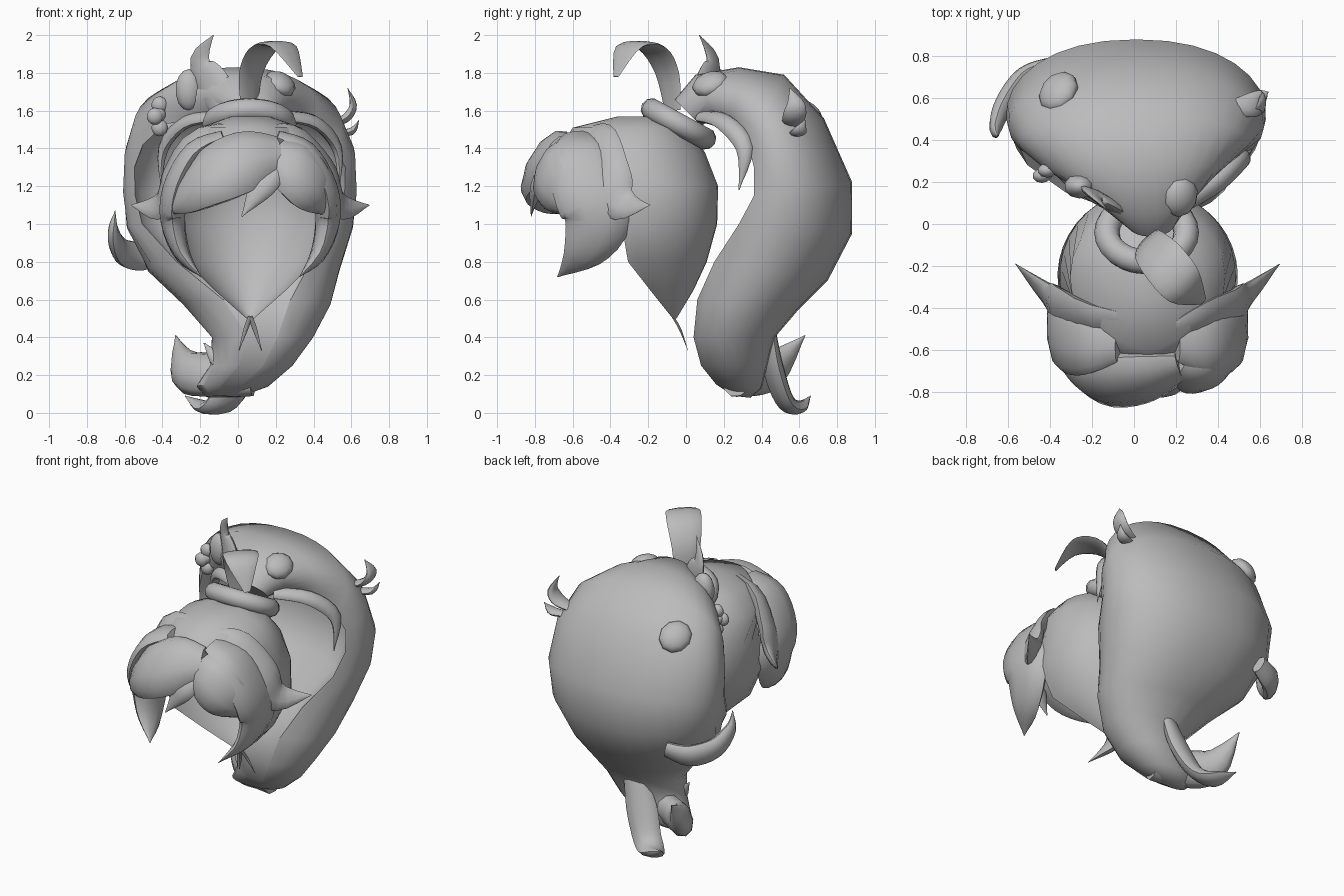
import bpy, bmesh, math
from mathutils import Vector

mat = bpy.data.materials.new("hair_grey")
mat.diffuse_color = (0.5, 0.5, 0.5, 1)
CX = 0.065  # middle line of the head


def finish(name, bm, angle=50):
    bmesh.ops.recalc_face_normals(bm, faces=bm.faces)
    me = bpy.data.meshes.new(name)
    bm.to_mesh(me)
    bm.free()
    ob = bpy.data.objects.new(name, me)
    bpy.context.collection.objects.link(ob)
    me.materials.append(mat)
    bpy.ops.object.select_all(action='DESELECT')
    ob.select_set(True)
    bpy.context.view_layer.objects.active = ob
    bpy.ops.object.shade_smooth_by_angle(angle=math.radians(angle))
    return ob


def loft(name, rings, closed=True, cap_start=True, cap_end=True, angle=50):
    bm = bmesh.new()
    vs = [[bm.verts.new(p) for p in r] for r in rings]
    n = len(vs[0])
    for a, b in zip(vs, vs[1:]):
        for i in range(n if closed else n - 1):
            j = (i + 1) % n
            bm.faces.new((a[i], a[j], b[j], b[i]))
    if cap_start:
        bm.faces.new(vs[0])
    if cap_end:
        bm.faces.new(vs[-1])
    bmesh.ops.remove_doubles(bm, verts=bm.verts, dist=0.0005)
    return finish(name, bm, angle)


def spline(vals, steps):
    """Catmull-Rom samples through a list of vectors."""
    out = []
    n = len(vals)
    for i in range(n - 1):
        p0, p1, p2, p3 = (vals[max(i - 1, 0)], vals[i], vals[i + 1], vals[min(i + 2, n - 1)])
        for k in range(steps):
            t = k / steps
            out.append(0.5 * (2 * p1 + (p2 - p0) * t + (2 * p0 - 5 * p1 + 4 * p2 - p3) * t * t
                              + (3 * p1 - p0 - 3 * p2 + p3) * t ** 3))
    return out + [vals[-1]]


def lock(name, pts, widths, ref, flat=0.5, steps=4, sides=10):
    """Tapered lock of hair with a flattened oval section."""
    path = spline([Vector((*p, w)) for p, w in zip(pts, widths)], steps)
    ref = Vector(ref)
    rings = []
    for i, p in enumerate(path):
        tan = (path[min(i + 1, len(path) - 1)].xyz - path[max(i - 1, 0)].xyz).normalized()
        side = (ref - tan * ref.dot(tan)).normalized()
        nor = tan.cross(side)
        w = max(p.w, 0.003)
        rings.append([p.xyz + side * w * math.cos(a) + nor * w * flat * math.sin(a)
                      for a in (2 * math.pi * k / sides for k in range(sides))])
    return loft(name, rings)


def blob(name, loc, scale, rot=(0, 0, 0)):
    bm = bmesh.new()
    bmesh.ops.create_uvsphere(bm, u_segments=10, v_segments=7, radius=1)
    ob = finish(name, bm)
    ob.location, ob.scale, ob.rotation_euler = loc, scale, rot
    return ob


# Scalp shell, open towards the face: z, back y, middle y, front y, half width, sweep
shell = [(1.57, -0.14, -0.22, -0.36, 0.1, 180), (1.51, 0.0, -0.25, -0.6, 0.27, 180),
         (1.38, 0.1, -0.25, -0.68, 0.37, 180), (1.2, 0.17, -0.25, -0.68, 0.42, 125),
         (1.0, 0.165, -0.25, -0.6, 0.43, 105), (0.8, 0.11, -0.3, -0.5, 0.34, 92),
         (0.65, 0.04, -0.19, -0.3, 0.19, 90), (0.5, -0.05, -0.07, -0.1, 0.02, 90)]
rings = []
for z, yb, yc, yf, w, sweep in shell:
    row = []
    for k in range(25):
        t = math.radians(sweep) * (k / 12 - 1)
        c = math.cos(t)
        row.append((CX + w * math.sin(t), yc + (yb - yc if c > 0 else yc - yf) * c, z))
    rings.append(row)
loft("scalp_shell", rings, closed=False, cap_end=False)

# Ponytail: outer (y, z), inner (y, z), centre x, half width, hollow inside, wrap angle past the sides
tail = [(-0.06, 1.66, 0.08, 1.52, 0.08, 0.12, 0, 60), (0.05, 1.79, 0.15, 1.56, 0.05, 0.23, 0, 40),
        (0.28, 1.83, 0.25, 1.53, 0.0, 0.42, 0.4, 25), (0.52, 1.79, 0.33, 1.42, 0.0, 0.55, 0.6, 25),
        (0.73, 1.56, 0.36, 1.3, 0.01, 0.61, 0.65, 25), (0.88, 1.22, 0.36, 1.15, 0.01, 0.62, 0.6, 28),
        (0.88, 0.95, 0.28, 1.0, 0.01, 0.6, 0.45, 32), (0.75, 0.7, 0.15, 0.8, 0.03, 0.51, 0.15, 48),
        (0.59, 0.54, 0.06, 0.6, 0.1, 0.39, 0, 65), (0.47, 0.4, 0.04, 0.4, 0.13, 0.27, 0, 75),
        (0.43, 0.25, 0.08, 0.25, 0.07, 0.22, 0, 75), (0.4, 0.13, 0.16, 0.15, -0.03, 0.19, 0, 75),
        (0.34, 0.08, 0.25, 0.09, -0.08, 0.09, 0, 75)]
rings = []
for oy, oz, iy, iz, cx, w, hollow, wrap in tail:
    inner, depth = Vector((0, iy, iz)), Vector((0, oy - iy, oz - iz))
    b = math.radians(wrap)
    row = []
    for k in range(21):  # rounded outer side
        a = -b + (math.pi + 2 * b) * k / 20
        x = math.copysign(abs(math.cos(a)) ** 0.9, math.cos(a))
        row.append(inner + depth * (math.sin(a) + math.sin(b)) / (1 + math.sin(b)) + Vector((cx + x * w, 0, 0)))
    for k in range(1, 10):  # inner side
        a = math.pi * (1 - k / 10)
        row.append(inner + depth * hollow * math.sin(a)
                   + Vector((cx + math.cos(a) * w * math.cos(b) ** 0.9, 0, 0)))
    rings.append(row)
loft("ponytail", rings)

# Hair tie
bm = bmesh.new()
grid = [[bm.verts.new(((0.19 + 0.06 * math.cos(b)) * math.cos(a), (0.16 + 0.06 * math.cos(b)) * math.sin(a),
                       0.06 * math.sin(b))) for b in (math.tau * j / 10 for j in range(10))]
        for a in (math.tau * i / 24 for i in range(24))]
for i in range(24):
    for j in range(10):
        m, n = (i + 1) % 24, (j + 1) % 10
        bm.faces.new((grid[i][j], grid[m][j], grid[m][n], grid[i][n]))
tie = finish("hair_tie", bm)
tie.location, tie.rotation_euler = (0.06, -0.04, 1.53), (-0.5, 0, 0)

# Fringe
lock("left_bang", [(0.22, -0.68, 1.37), (0.05, -0.72, 1.34), (-0.13, -0.74, 1.25), (-0.28, -0.68, 1.14),
                   (-0.38, -0.6, 1.06)], [0.11, 0.18, 0.18, 0.11, 0], (0, 0.6, 1), 0.55)
lock("right_bang", [(0.19, -0.68, 1.36), (0.3, -0.7, 1.29), (0.4, -0.66, 1.18), (0.5, -0.58, 1.05)],
     [0.11, 0.16, 0.15, 0.01], (0.3, 0.5, 1), 0.55)
lock("middle_bang", [(0.22, -0.74, 1.3), (0.13, -0.79, 1.2), (0.02, -0.82, 1.04)], [0.05, 0.07, 0], (1, 0, 0))

# Side locks: one flicks back, one hangs beside the face
for s, tag in ((-1, "left"), (1, "right")):
    x0 = 0.2 if s < 0 else 0.18
    lock(tag + "_swept_lock", [(x0, -0.53, 1.45), (CX + s * 0.24, -0.48, 1.4), (CX + s * 0.4, -0.42, 1.22),
                               (CX + s * 0.48, -0.33, 1.1), (CX + s * 0.63, -0.19, 1.1)],
         [0.09, 0.15, 0.15, 0.09, 0], (0, 0.7, 1), 0.35)
    lock(tag + "_face_lock", [(CX + s * 0.14, -0.56, 1.46), (CX + s * 0.29, -0.55, 1.38), (CX + s * 0.39, -0.52, 1.2),
                              (CX + s * 0.41, -0.47, 1.02), (CX + s * 0.36, -0.55, 0.84), (CX + s * 0.26, -0.68, 0.72)],
         [0.1, 0.17, 0.19, 0.18, 0.11, 0], (0, 1, 0), 0.38)
    # Strand along the hollow of the ponytail
    lock(tag + "_inner_strand", [(CX + s * 0.15, 0.08, 1.57), (CX + s * 0.34, 0.2, 1.54), (CX + s * 0.46, 0.31, 1.4),
                                 (CX + s * 0.47, 0.28, 1.18)], [0.04, 0.05, 0.045, 0], (0, 1, 0.5), 0.6)
    # Nape wisps
    lock(tag + "_nape_wisp", [(CX, -0.07, 0.51), (CX + s * 0.025, -0.03, 0.44), (CX + s * 0.06, 0.01, 0.33)],
         [0.012, 0.012, 0], (1, 0, 0), 0.6, sides=6)

# Curl arching forward over the tie
lock("top_curl", [(0.06, -0.07, 1.6), (0.07, -0.1, 1.8), (0.14, -0.18, 1.93), (0.24, -0.3, 1.94),
                  (0.33, -0.37, 1.78)], [0.06, 0.09, 0.11, 0.1, 0.02], (1, 1, 0), 0.15)

# Leaf, bud and flower on the upper left
lock("leaf", [(-0.06, 0.05, 1.62), (-0.14, 0.11, 1.75), (-0.2, 0.14, 1.87), (-0.13, 0.07, 2.0)],
     [0.09, 0.1, 0.06, 0], (1, -0.6, 0), 0.3)
blob("bud", (-0.26, 0.18, 1.71), (0.075, 0.06, 0.11))
blob("flower_heart", (-0.42, 0.25, 1.58), (0.04, 0.04, 0.04))
for k in range(6):
    a = math.tau * k / 6
    blob("flower_petal", (-0.39 + 0.05 * math.cos(a), 0.28 + 0.05 * math.cos(a), 1.57 + 0.07 * math.sin(a)),
         (0.045, 0.035, 0.045))

# Buttons on the ponytail
blob("right_button", (0.22, 0.13, 1.74), (0.09, 0.1, 0.06), (0.3, 0.5, 0))
blob("left_button", (-0.36, 0.63, 1.58), (0.1, 0.11, 0.06), (-0.6, -0.6, 0))

# Two small flicks on the upper right
lock("upper_flick", [(0.47, 0.55, 1.52), (0.57, 0.57, 1.56), (0.61, 0.58, 1.63), (0.58, 0.55, 1.72)],
     [0.04, 0.06, 0.05, 0], (0, 1, 0), 0.4)
lock("lower_flick", [(0.5, 0.57, 1.48), (0.6, 0.6, 1.49), (0.64, 0.63, 1.55)], [0.03, 0.04, 0], (0, 1, 0), 0.5)

# Hooked lock on the left
lock("left_hook", [(-0.38, 0.76, 0.86), (-0.52, 0.7, 0.83), (-0.62, 0.57, 0.86), (-0.66, 0.46, 0.96),
                   (-0.65, 0.42, 1.07)], [0.06, 0.08, 0.075, 0.05, 0], (0, 0.4, 1), 0.6)

# Curled ends of the ponytail
lock("end_curl", [(0.08, 0.28, 0.2), (-0.12, 0.33, 0.2), (-0.27, 0.45, 0.23), (-0.33, 0.63, 0.41)],
     [0.12, 0.12, 0.11, 0], (0, 0.4, 1), 0.7)
lock("end_tail", [(0.1, 0.44, 0.45), (0.02, 0.46, 0.25), (-0.07, 0.52, 0.07), (-0.17, 0.59, 0.03), (-0.28, 0.66, 0.09)],
     [0.06, 0.1, 0.09, 0.07, 0], (1, 0.3, 0), 0.5)
lock("inner_curl", [(0.0, 0.22, 0.25), (-0.1, 0.2, 0.28), (-0.18, 0.22, 0.37)], [0.06, 0.05, 0], (0, 0.3, 1), 0.6)
